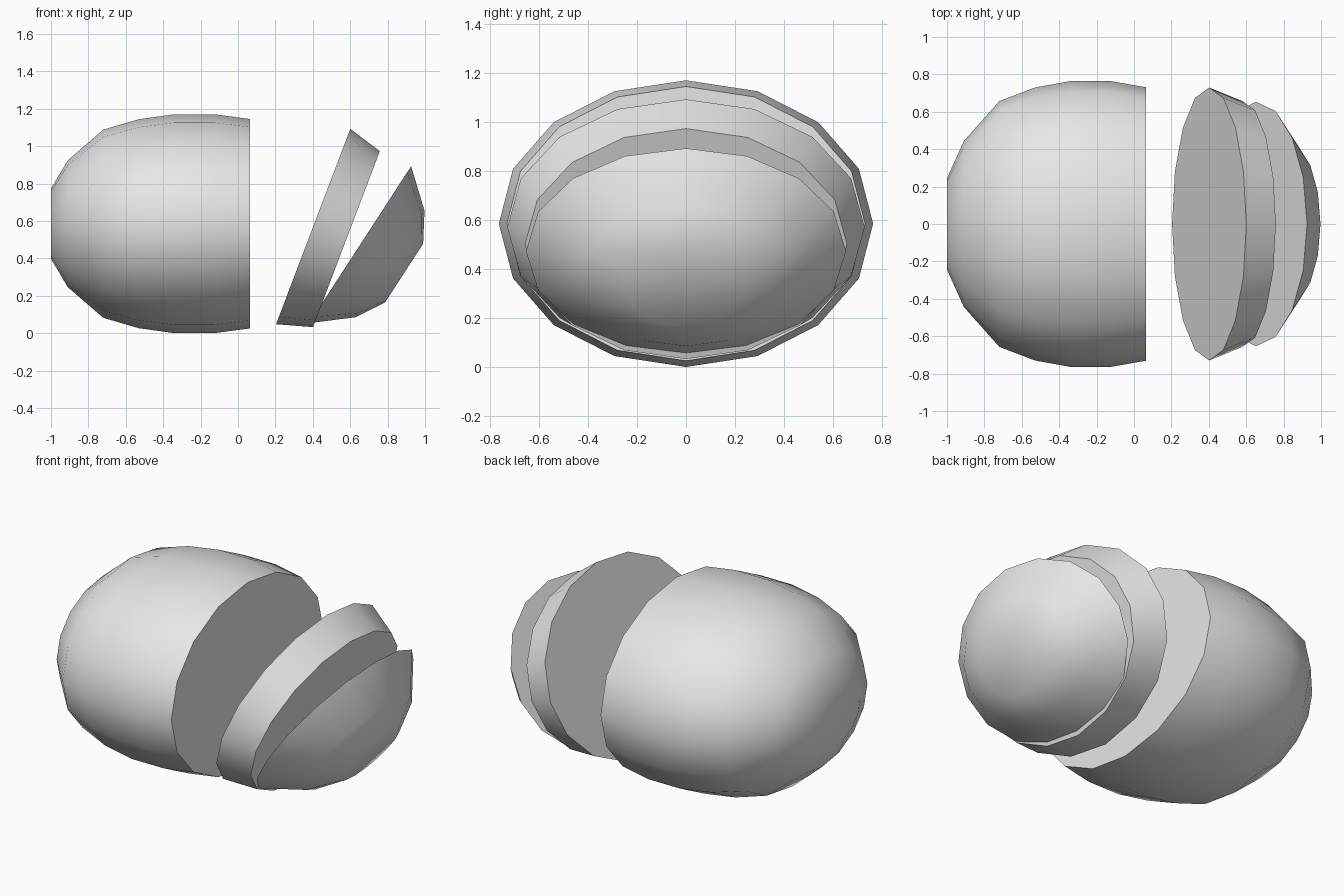
import bpy, bmesh, math

cube = bpy.data.objects.get("Cube")
if cube:
    bpy.data.objects.remove(cube, do_unlink=True)

grey = bpy.data.materials.new("plain grey")
grey.use_nodes = True
colour = (0.8, 0.8, 0.8, 1)
grey.diffuse_color = colour
grey.node_tree.nodes["Principled BSDF"].inputs["Base Color"].default_value = colour

SIDES, HALF_WIDTH, HALF_HEIGHT = 16, 0.764, 0.585


def loaf_piece(name, rings, location, tilt=0, cut_start=True, cut_end=True):
    """Loft oval rings (x, scale) along x; cut ends are crisp, rounded ends blend."""
    bm = bmesh.new()
    loops = []
    for x, s in rings:
        loops.append([bm.verts.new((x,
                                    s * HALF_WIDTH * math.sin(math.tau * i / SIDES),
                                    s * HALF_HEIGHT * math.cos(math.tau * i / SIDES)))
                      for i in range(SIDES)])
    for a, b in zip(loops, loops[1:]):
        for i in range(SIDES):
            j = (i + 1) % SIDES
            bm.faces.new((a[i], a[j], b[j], b[i])).smooth = True
    # End faces: flat for cuts, a smooth fan for the rounded tips
    for loop, x, cut in ((loops[0], rings[0][0], cut_start),
                         (loops[-1], rings[-1][0], cut_end)):
        if cut:
            face = bm.faces.new(loop)
            for e in face.edges:
                e.smooth = False
        else:
            tip = bm.verts.new((x, 0, 0))
            for i in range(SIDES):
                bm.faces.new((loop[i], loop[(i + 1) % SIDES], tip)).smooth = True
    bmesh.ops.recalc_face_normals(bm, faces=bm.faces[:])
    mesh = bpy.data.meshes.new(name)
    bm.to_mesh(mesh)
    bm.free()
    mesh.materials.append(grey)
    obj = bpy.data.objects.new(name, mesh)
    obj.location = location
    obj.rotation_euler.y = math.radians(tilt)
    bpy.context.collection.objects.link(obj)


# Large uncut part of the loaf
loaf_piece("loaf_body",
           [(-1, 0.32), (-0.91, 0.58), (-0.72, 0.86), (-0.53, 0.955),
            (-0.34, 1), (-0.125, 1), (0.063, 0.957)],
           (0, 0, 0.585), cut_start=False)

# Leaning slice
loaf_piece("middle_slice", [(0, 0.955), (0.19, 0.86)], (0.402, 0, 0.57), tilt=20.8)

# Rounded heel, leaning further
loaf_piece("end_slice", [(0, 0.855), (0.19, 0.58), (0.28, 0.32)],
           (0.653, 0, 0.473), tilt=33, cut_end=False)
